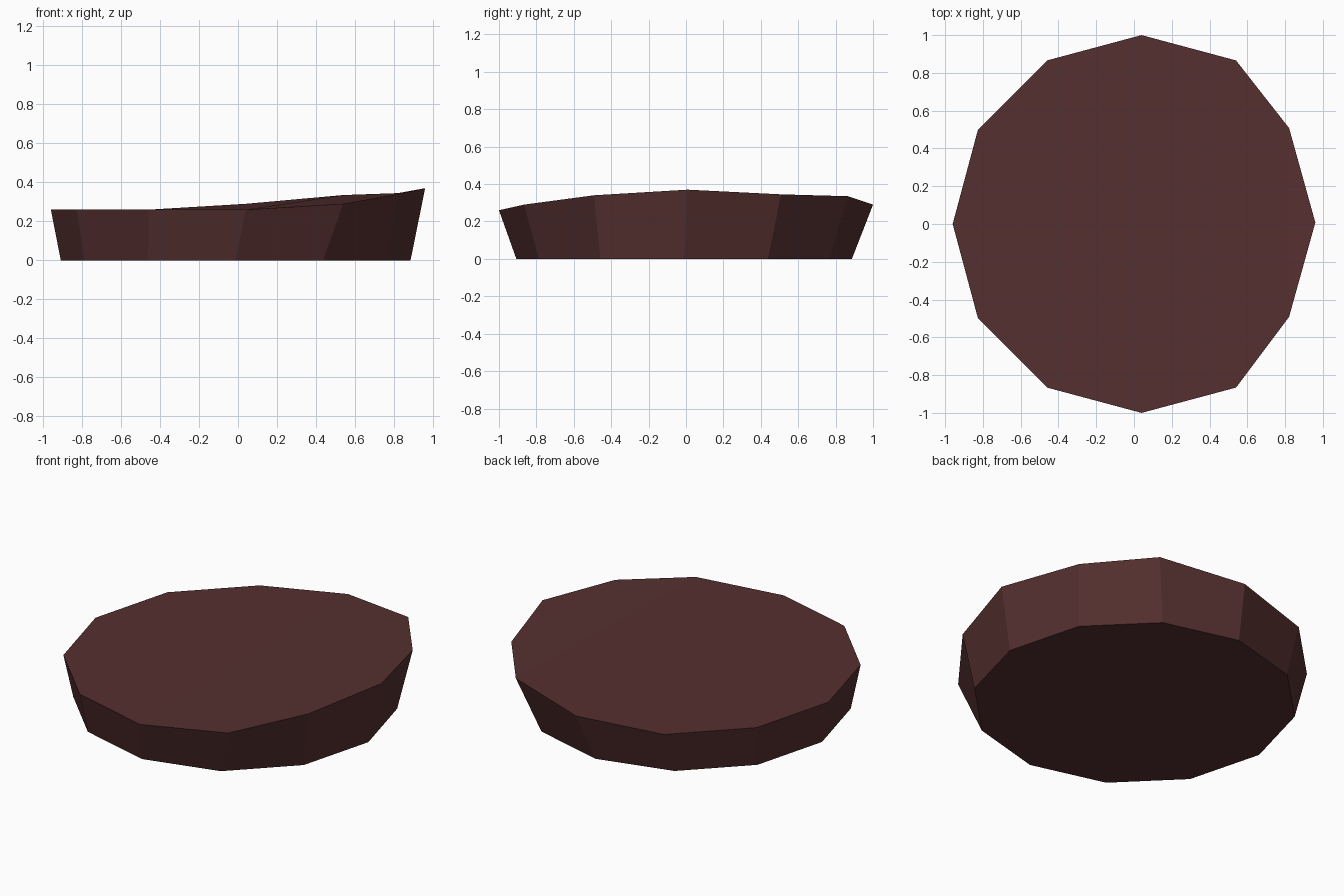
import bpy, bmesh, math

if "Cube" in bpy.data.objects:
    bpy.data.objects.remove(bpy.data.objects["Cube"])

mat = bpy.data.materials.new("dark reddish brown")
mat.diffuse_color = (0.092, 0.029, 0.029, 1)
mat.use_nodes = True
mat.node_tree.nodes["Principled BSDF"].inputs["Base Color"].default_value = mat.diffuse_color

# Rim height at each of the 12 corners, counter-clockwise from +x
heights = [0.37, 0.345, 0.335, 0.29, 0.26, 0.26, 0.26, 0.26, 0.26, 0.26, 0.29, 0.34]
# The three corners on the +x side are pulled inwards
pull = {0: 0.08, 1: 0.085, 11: 0.085}

bm = bmesh.new()
low, top = [], []
for i, h in enumerate(heights):
    a = i * math.pi / 6
    c, s = math.cos(a), math.sin(a)
    low.append(bm.verts.new((-0.012 + 0.897 * c, -0.01 + 0.897 * s, 0)))
    top.append(bm.verts.new((0.04 + c - pull.get(i, 0), s + (0.008 if i in pull else 0), h)))

# Flared side wall and flat base
for i in range(12):
    j = (i + 1) % 12
    bm.faces.new((low[i], low[j], top[j], top[i]))
bm.faces.new(low[::-1])

# Tilted top, in strips running front to back
bm.faces.new((top[11], top[0], top[1]))
for i in range(1, 5):
    bm.faces.new((top[i], top[i + 1], top[11 - i], top[12 - i]))
bm.faces.new((top[5], top[6], top[7]))
bmesh.ops.recalc_face_normals(bm, faces=bm.faces[:])

mesh = bpy.data.meshes.new("tilted_disc")
bm.to_mesh(mesh)
bm.free()
mesh.materials.append(mat)
bpy.context.collection.objects.link(bpy.data.objects.new("tilted_disc", mesh))
